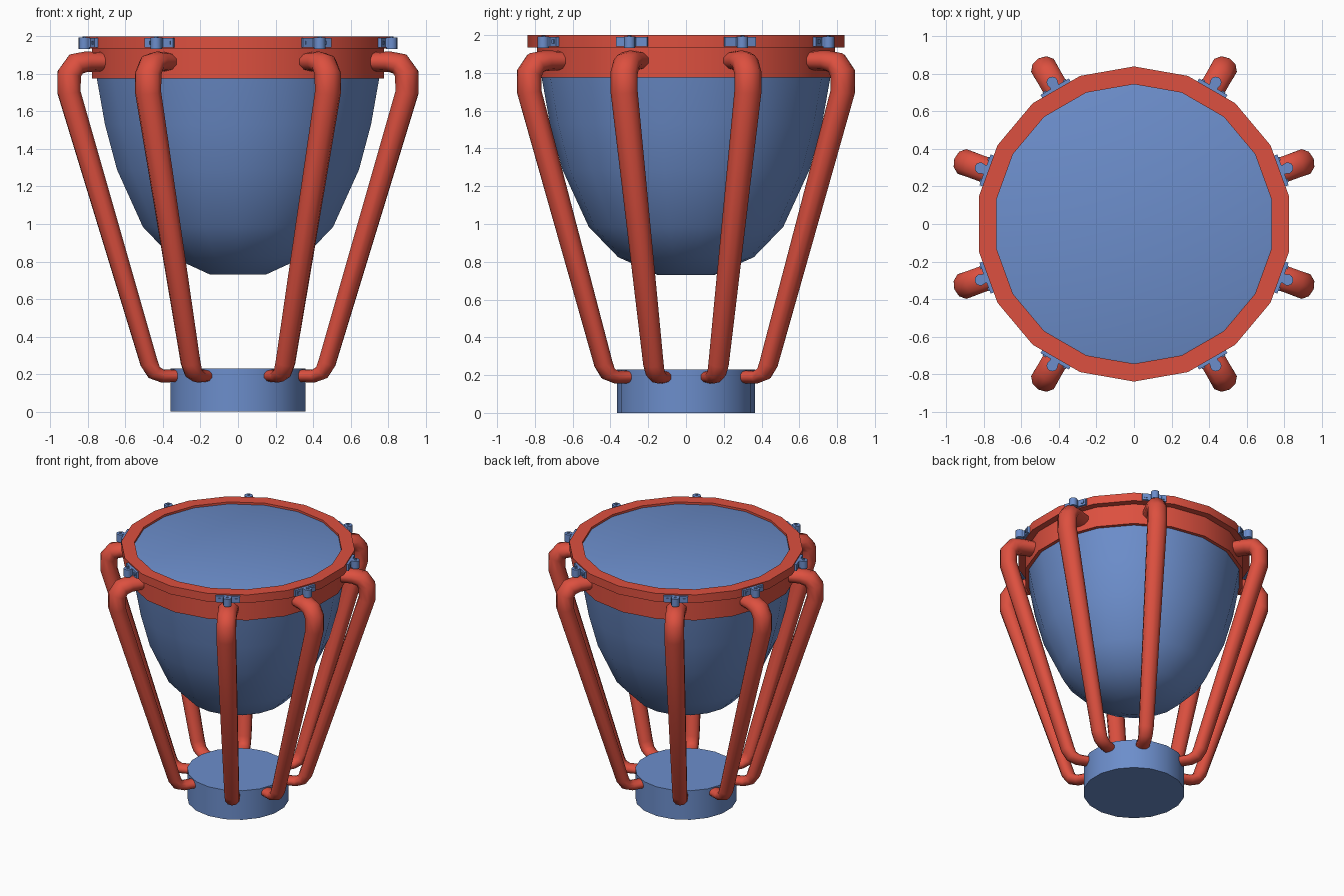
import bpy, bmesh, math
from mathutils import Vector, Matrix

if "Cube" in bpy.data.objects:
    bpy.data.objects.remove(bpy.data.objects["Cube"])

SIDES = 18
LEG_ANGLES = [20, 60, 120, 160, 200, 240, 300, 340]

def material(name, color):
    m = bpy.data.materials.new(name)
    m.diffuse_color = color
    m.use_nodes = True
    m.node_tree.nodes["Principled BSDF"].inputs["Base Color"].default_value = m.diffuse_color
    return m

RED = material("red_paint", (0.72, 0.08, 0.05, 1))
BLUE = material("blue_paint", (0.15, 0.27, 0.6, 1))

def finish(bm, name, mat, angle=35):
    bmesh.ops.recalc_face_normals(bm, faces=bm.faces)
    me = bpy.data.meshes.new(name)
    bm.to_mesh(me)
    bm.free()
    me.materials.append(mat)
    ob = bpy.data.objects.new(name, me)
    bpy.context.collection.objects.link(ob)
    bpy.ops.object.select_all(action='DESELECT')
    ob.select_set(True)
    bpy.context.view_layer.objects.active = ob
    bpy.ops.object.shade_smooth_by_angle(angle=math.radians(angle))
    return ob

def bridge(bm, a, b):
    n = len(a)
    for i in range(n):
        bm.faces.new((a[i], a[(i + 1) % n], b[(i + 1) % n], b[i]))

def lathe(name, profile, mat, closed=False, caps=True):
    """Turn an (r, z) profile around z; closed makes a ring section."""
    bm = bmesh.new()
    rings = []
    for r, z in profile:
        rings.append([bm.verts.new((r * math.cos(t), r * math.sin(t), z)) for t in
                      (math.pi / 2 + 2 * math.pi * i / SIDES for i in range(SIDES))])
    for a, b in zip(rings, rings[1:]):
        bridge(bm, a, b)
    if closed:
        bridge(bm, rings[-1], rings[0])
    elif caps:
        bm.faces.new(rings[0])
        bm.faces.new(rings[-1])
    return finish(bm, name, mat)

# Base, bowl and drum head
lathe("base", [(0.365, 0), (0.365, 0.23)], BLUE)
lathe("bowl", [(0.15, 0.73), (0.36, 0.825), (0.515, 0.985), (0.655, 1.29),
               (0.72, 1.53), (0.765, 1.78)], BLUE)
lathe("drum_head", [(0.755, 1.965), (0.755, 1.98), (0.735, 1.987)], BLUE)

# Collar band and counterhoop
lathe("collar", [(0.79, 1.775), (0.79, 1.94), (0.75, 1.94), (0.75, 1.775)], RED, closed=True)
lathe("rim", [(0.84, 1.935), (0.84, 2.0), (0.745, 2.0), (0.745, 1.935)], RED, closed=True)

# Legs: tapered tubes along (r, z, radius in plane, radius across)
LEG_PATH = [(0.76, 1.865, 0.05, 0.075), (0.86, 1.865, 0.055, 0.072), (0.92, 1.852, 0.062, 0.072),
            (0.957, 1.80, 0.065, 0.073), (0.958, 1.70, 0.062, 0.073), (0.505, 0.26, 0.048, 0.055),
            (0.477, 0.21, 0.042, 0.052), (0.43, 0.19, 0.035, 0.05), (0.35, 0.19, 0.033, 0.05)]

def leg(name, degrees):
    bm = bmesh.new()
    pts = [Vector((r, 0, z)) for r, z, _, _ in LEG_PATH]
    rings = []
    for i, (_, _, rn, rt) in enumerate(LEG_PATH):
        d = Vector((0, 0, 0))
        if i > 0:
            d += (pts[i] - pts[i - 1]).normalized()
        if i < len(pts) - 1:
            d += (pts[i + 1] - pts[i]).normalized()
        d.normalize()
        n = Vector((-d.z, 0, d.x))
        rings.append([bm.verts.new(pts[i] + n * rn * math.cos(t) + Vector((0, rt * math.sin(t), 0)))
                      for t in (2 * math.pi * k / 10 for k in range(10))])
    for a, b in zip(rings, rings[1:]):
        bridge(bm, a, b)
    bm.faces.new(rings[0])
    bm.faces.new(rings[-1])
    bm.transform(Matrix.Rotation(math.radians(degrees), 4, 'Z'))
    finish(bm, name, RED, 50)

# Tuning clamps: plate on the rim, lug, square key head and two plate bolts
def box(bm, center, size):
    m = Matrix.Translation(center) @ Matrix.Diagonal((*size, 1))
    bmesh.ops.create_cube(bm, size=1, matrix=m)

def clamp(name, degrees):
    bm = bmesh.new()
    box(bm, (0.83, 0, 1.966), (0.03, 0.175, 0.05))
    box(bm, (0.85, 0, 1.966), (0.04, 0.05, 0.05))
    bmesh.ops.create_cone(bm, cap_ends=True, segments=12, radius1=0.03, radius2=0.03,
                          depth=0.06, matrix=Matrix.Translation((0.872, 0, 1.963)))
    box(bm, (0.872, 0, 1.991), (0.016, 0.016, 0.016))
    for y in (-0.062, 0.062):
        box(bm, (0.847, y, 1.966), (0.008, 0.02, 0.02))
    bm.transform(Matrix.Rotation(math.radians(degrees), 4, 'Z'))
    finish(bm, name, BLUE)

for i, a in enumerate(LEG_ANGLES, 1):
    leg(f"leg_{i}", a)
    clamp(f"tuning_clamp_{i}", a)
